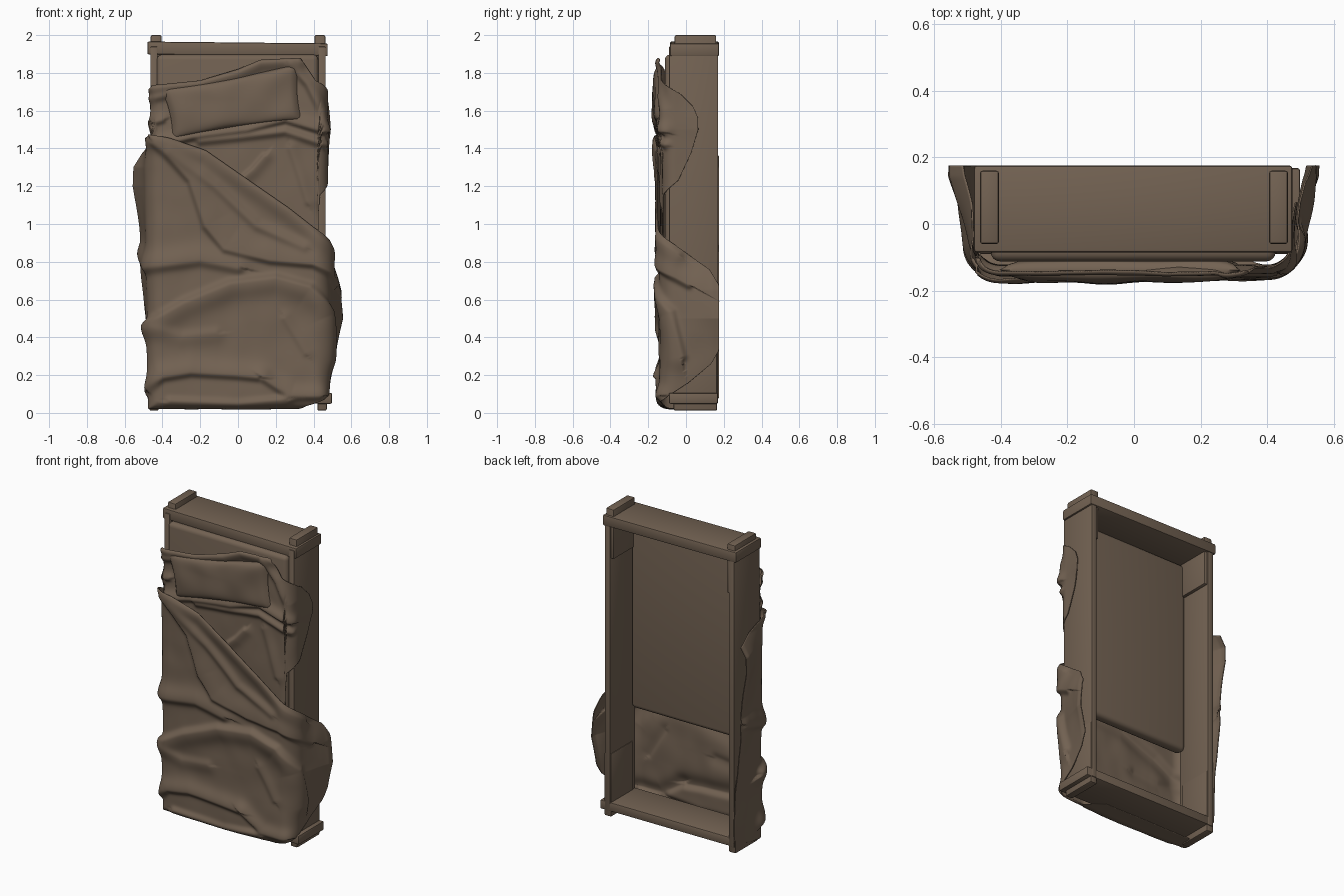
import bpy, bmesh, math
from mathutils import Vector, noise

mat = bpy.data.materials.new("warm_brown")
mat.diffuse_color = (0.17, 0.122, 0.085, 1)


def finish(name, bm, angle=40):
    me = bpy.data.meshes.new(name)
    bm.to_mesh(me)
    bm.free()
    ob = bpy.data.objects.new(name, me)
    bpy.context.collection.objects.link(ob)
    me.materials.append(mat)
    bpy.ops.object.select_all(action='DESELECT')
    ob.select_set(True)
    bpy.context.view_layer.objects.active = ob
    bpy.ops.object.shade_smooth_by_angle(angle=math.radians(angle))
    return ob


def box(name, x, y, z, bevel=0.008, seg=2, tilt=0.0):
    bm = bmesh.new()
    bmesh.ops.create_cube(bm, size=1)
    cx = (x[0] + x[1]) / 2
    for v in bm.verts:
        v.co = Vector((cx + v.co.x * (x[1] - x[0]),
                       (y[0] + y[1]) / 2 + v.co.y * (y[1] - y[0]),
                       (z[0] + z[1]) / 2 + v.co.z * (z[1] - z[0])))
        v.co.z += tilt * (v.co.x - cx)
    bmesh.ops.bevel(bm, geom=bm.edges[:], offset=bevel, segments=seg, profile=0.5, affect='EDGES')
    return finish(name, bm)


def lerp(pts, x):
    if x <= pts[0][0]:
        return pts[0][1]
    for (a, b), (c, d) in zip(pts, pts[1:]):
        if x <= c:
            k = (x - a) / (c - a)
            return b + (d - b) * k
    return pts[-1][1]


def fold_height(folds, s, t):
    """Sum of creases: each is a line with a soft side and a sharp side."""
    h = 0.0
    for pts, amp, wl, wr in folds:
        best, sign = 9.0, 1
        for (ax, az), (bx, bz) in zip(pts, pts[1:]):
            dx, dz = bx - ax, bz - az
            k = max(0, min(1, ((s - ax) * dx + (t - az) * dz) / (dx * dx + dz * dz)))
            ex, ez = s - ax - k * dx, t - az - k * dz
            d = ex * ex + ez * ez
            if d < best:
                best, sign = d, dx * ez - dz * ex
        w = wl if sign > 0 else wr
        h += amp * math.exp(-best / (w * w))
    return 0.045 * math.tanh(h / 0.045)


def bend(s, w, r):
    a = abs(s)
    if a <= w:
        return a, 0.0, 0.0
    ang = (a - w) / r
    if ang < math.pi / 2:
        return w + r * math.sin(ang), r * (1 - math.cos(ang)), ang
    return w + r, r + a - w - r * math.pi / 2, math.pi / 2


def cloth(name, lo, hi, base, w, r, folds, flare_l, flare_r, rough, nu, nv):
    """Draped sheet: s runs across the bed, t along it, bent over sides and foot."""
    bm = bmesh.new()
    s0, s1 = lo[0][0], lo[-1][0]
    rows = []
    for i in range(nu + 1):
        s = s0 + (s1 - s0) * i / nu
        a, b = lerp(lo, s), lerp(hi, s)
        col = []
        for j in range(nv + 1):
            t = a + (b - a) * j / nv
            x, dx, ax = bend(s, w, r)
            zz, dz, az = bend(0.9 - t, 0.82, 0.06) if t < 0.9 else (0.9 - t, 0, 0)
            h = fold_height(folds, s, t)
            h += rough * (noise.noise(Vector((s * 4, t * 4, 3))) + 0.5 * noise.noise(Vector((s * 9, t * 7, 8))))
            sg = 1 if s > 0 else -1
            fl = lerp(flare_r if s > 0 else flare_l, t)
            x += fl * min(1, dx / 0.28) ** 1.4 + h * math.sin(ax)
            y = base + max(dx, dz) - h * math.cos(ax) * math.cos(az)
            z = 0.9 - zz - h * 0.4 * math.sin(az)
            col.append(bm.verts.new((sg * x, min(y, 0.175), max(z, 0.007))))
        rows.append(col)
    for p, q in zip(rows, rows[1:]):
        for j in range(nv):
            bm.faces.new((p[j], q[j], q[j + 1], p[j + 1]))
    ob = finish(name, bm, 80)
    m = ob.modifiers.new("thickness", 'SOLIDIFY')
    m.thickness, m.offset = 0.005, -1
    return ob


# Wooden frame: head board, foot board, side rails, corner posts
box("head_board", (-0.48, 0.475), (-0.085, 0.175), (1.893, 1.961), tilt=-0.01)
box("foot_board", (-0.465, 0.498), (-0.09, 0.168), (0.05, 0.108), tilt=-0.004)
for side, sg in (("left", -1), ("right", 1)):
    def xs(a, b):
        return tuple(sorted((sg * a, sg * b)))
    box(side + "_rail", xs(0.425, 0.464), (-0.09, 0.17), (0.05, 1.94), 0.006, 2)
    box(side + "_head_post", xs(0.405, 0.462), (-0.06, 0.16), (1.68, 2.0), 0.008)
    box(side + "_foot_post", xs(0.42, 0.47), (-0.065, 0.165), (0.012, 0.42), 0.008)

# Mattress
box("mattress", (-0.43, 0.425), (-0.112, -0.04), (0.64, 1.897), 0.028, 4)

# Under sheet with creases below the pillow
sheet_folds = [
    ([(-0.4, 1.42), (-0.2, 1.47), (0.05, 1.5), (0.25, 1.55), (0.45, 1.49)], 0.032, 0.04, 0.015),
    ([(-0.2, 1.44), (0.0, 1.46), (0.25, 1.49), (0.46, 1.42)], 0.024, 0.025, 0.02),
    ([(0.02, 1.24), (0.08, 1.29), (0.14, 1.36)], 0.02, 0.012, 0.04),
    ([(0.28, 1.4), (0.33, 1.25), (0.37, 1.12)], 0.012, 0.04, 0.02),
    ([(0.28, 1.84), (0.37, 1.74), (0.44, 1.6), (0.45, 1.5)], 0.024, 0.035, 0.02),
    ([(-0.44, 1.72), (-0.2, 1.745), (0.0, 1.8), (0.12, 1.855), (0.32, 1.865)], 0.03, 0.02, 0.04),
    ([(-0.46, 1.53), (-0.4, 1.55)], 0.02, 0.03, 0.015),
    ([(-0.46, 1.66), (-0.38, 1.68)], 0.015, 0.02, 0.02)]
cloth("under_sheet",
      [(-0.475, 1.4), (-0.43, 0.75), (0.42, 0.75), (0.43, 1.15), (0.53, 1.23), (0.6, 1.38), (0.635, 1.5)],
      [(-0.475, 1.71), (-0.45, 1.735), (-0.2, 1.76), (0.0, 1.82), (0.12, 1.87), (0.33, 1.88),
       (0.41, 1.76), (0.54, 1.69), (0.61, 1.62), (0.635, 1.56)],
      -0.128, 0.40, 0.075, sheet_folds, [(0, 0)], [(1.2, 0.0), (1.5, 0.03), (1.7, 0.0)], 0.005, 150, 130)

# Rumpled blanket with its turned-back diagonal band
blanket_folds = [
    ([(-0.46, 1.45), (-0.17, 1.37), (0.01, 1.24), (0.27, 1.06), (0.43, 0.92), (0.54, 0.84)], 0.026, 0.03, 0.05),
    ([(-0.43, 1.43), (-0.25, 1.23), (-0.17, 0.99), (-0.07, 0.87), (0.17, 0.81), (0.4, 0.79), (0.6, 0.68)],
     0.03, 0.10, 0.02),
    ([(-0.36, 1.38), (-0.12, 1.2), (0.1, 0.99), (0.35, 0.88)], 0.016, 0.03, 0.025),
    ([(-0.7, 0.84), (-0.5, 0.77), (-0.2, 0.81), (0.0, 0.77)], 0.028, 0.07, 0.03),
    ([(-0.52, 0.46), (-0.42, 0.5), (-0.28, 0.58), (-0.04, 0.68), (0.2, 0.71), (0.38, 0.66), (0.5, 0.53), (0.56, 0.3)],
     0.034, 0.025, 0.07),
    ([(-0.48, 0.13), (-0.4, 0.19), (-0.25, 0.215), (0.0, 0.2), (0.1, 0.19)], 0.028, 0.06, 0.02),
    ([(0.14, 0.18), (0.2, 0.14), (0.28, 0.09), (0.43, 0.09)], 0.026, 0.05, 0.02),
    ([(-0.36, 0.06), (0.0, 0.045), (0.25, 0.07)], 0.022, 0.02, 0.04),
    ([(0.25, 0.5), (0.36, 0.32)], 0.01, 0.04, 0.02),
    ([(-0.46, 0.45), (-0.3, 0.4), (-0.12, 0.42)], 0.012, 0.03, 0.05)]
cloth("blanket",
      [(-0.765, 0.08), (-0.5, 0.0), (-0.42, -0.1), (0.22, -0.1), (0.36, 0.03), (0.46, 0.07),
       (0.6, 0.16), (0.72, 0.26), (0.765, 0.34)],
      [(-0.765, 1.36), (-0.52, 1.44), (-0.46, 1.475), (-0.36, 1.455), (-0.17, 1.39), (0.01, 1.265), (0.27, 1.085),
       (0.43, 0.96), (0.5, 0.91), (0.61, 0.83), (0.71, 0.76), (0.765, 0.67)],
      -0.138, 0.402, 0.08, blanket_folds,
      [(0.05, -0.02), (0.4, -0.005), (0.78, 0.035), (0.9, 0.025), (1.2, 0.077), (1.3, 0.072), (1.4, 0.01)],
      [(0.1, 0.0), (0.35, 0.045), (0.5, 0.073), (0.65, 0.06), (0.8, 0.02)], 0.007, 190, 190)

# Pillow: quad outline puffed up in the middle
bm = bmesh.new()
corners = [Vector(p) for p in ((-0.345, 0, 1.45), (0.335, 0, 1.55), (0.32, 0, 1.85), (-0.405, 0, 1.715))]
n = 36
for face in (-1, 1):
    grid = []
    for i in range(n + 1):
        u = i / n
        row = []
        for j in range(n + 1):
            v = j / n
            p = (corners[0].lerp(corners[1], u)).lerp(corners[3].lerp(corners[2], u), v)
            e = (1 - (2 * u - 1) ** 8) * (1 - (2 * v - 1) ** 6)
            puff = 0.036 * e ** 0.5 if e > 0 else 0
            puff += 0.012 * e * noise.noise(p * 6)
            p.z -= 0.015 * math.sin(math.pi * u) * (2 * v - 1)
            p.x -= 0.015 * math.sin(math.pi * v) * (2 * u - 1)
            p.y = -0.138 + face * puff
            row.append(bm.verts.new(p))
        grid.append(row)
    for p, q in zip(grid, grid[1:]):
        for j in range(n):
            f = (p[j], q[j], q[j + 1], p[j + 1])
            bm.faces.new(f if face < 0 else f[::-1])
bmesh.ops.remove_doubles(bm, verts=bm.verts[:], dist=0.0005)
finish("pillow", bm, 60)
